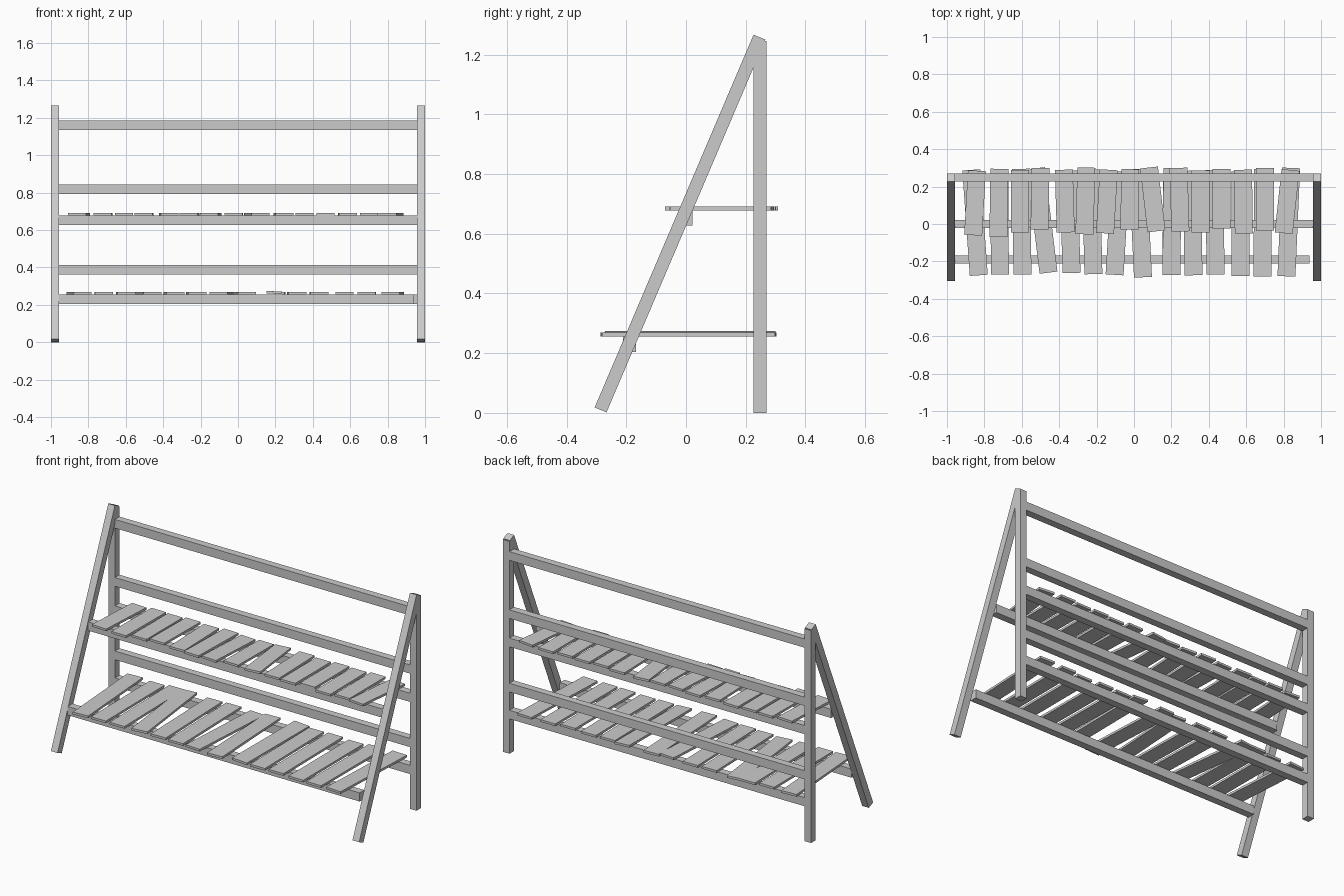
import bpy, math
from mathutils import Matrix, Vector

if "Cube" in bpy.data.objects:
    bpy.data.objects.remove(bpy.data.objects["Cube"])


def box(name, lo, hi, rot=None):
    """Axis-aligned box from lo to hi, optionally rotated about its centre."""
    c = [(a + b) / 2 for a, b in zip(lo, hi)]
    h = [(b - a) / 2 for a, b in zip(lo, hi)]
    verts = [(x * h[0], y * h[1], z * h[2]) for x in (-1, 1) for y in (-1, 1) for z in (-1, 1)]
    faces = [(0, 1, 3, 2), (4, 6, 7, 5), (0, 4, 5, 1), (2, 3, 7, 6), (0, 2, 6, 4), (1, 5, 7, 3)]
    me = bpy.data.meshes.new(name)
    me.from_pydata(verts, [], faces)
    ob = bpy.data.objects.new(name, me)
    bpy.context.collection.objects.link(ob)
    ob.location = c
    if rot:
        ob.rotation_euler = rot
    return ob


IN, OUT = 0.957, 1.0          # inner / outer x of the legs
B0, B1 = 0.226, 0.269         # front / back y of the rear frame

# Side frames: upright rear leg and leaning front leg
foot, head = Vector((-0.286, 0.010)), Vector((0.246, 1.258))
mid, d = (foot + head) / 2, head - foot
for side, s in (("left", -1), ("right", 1)):
    x0, x1 = sorted((s * IN, s * OUT))
    box("rear_leg_" + side, (x0, B0, 0), (x1, B1, 1.245))
    box("front_leg_" + side,
        (x0, mid.x - 0.0215, mid.y - d.length / 2),
        (x1, mid.x + 0.0215, mid.y + d.length / 2),
        (-math.atan2(d.x, d.y), 0, 0))

# Rear rails, top to bottom
for i, z in enumerate((1.134, 0.793, 0.627, 0.362, 0.204)):
    box(f"rear_rail_{i}", (-IN, B0, z), (IN, B1, z + 0.051))

# Front shelf rails
box("upper_shelf_rail", (-IN, -0.021, 0.627), (IN, 0.022, 0.678))
box("lower_shelf_rail", (-IN, -0.211, 0.204), (0.937, -0.168, 0.255))


def shelf(name, z, slats, back):
    """Loose slats: (x at front end, x at back end, y of front end)."""
    for i, (xf, xb, yf) in enumerate(slats):
        yb = back[i % len(back)]
        x, w = (xf + xb) / 2, 0.048
        box(f"{name}_slat_{i}", (x - w, yf, z), (x + w, yb, z + 0.013),
            (0, 0, math.atan2(xf - xb, yb - yf)))


# Upper shelf slats
shelf("upper", 0.678, [
    (-.86, -.84, -.06), (-.725, -.72, -.07), (-.61, -.61, -.045), (-.505, -.50, -.03),
    (-.365, -.375, -.045), (-.265, -.255, -.055), (-.155, -.135, -.05), (-.025, -.02, -.03),
    (.12, .08, -.04), (.248, .238, -.04), (.355, .355, -.045), (.468, .468, -.025),
    (.587, .583, -.05), (.70, .70, -.035), (.80, .837, -.05)],
    (.285, .295, .29, .30, .29, .302, .29, .293, .303, .30))

# Lower shelf slats
shelf("lower", 0.256, [
    (-.83, -.87, -.275), (-.717, -.72, -.27), (-.596, -.605, -.27), (-.457, -.525, -.262),
    (-.334, -.35, -.262), (-.217, -.23, -.268), (-.104, -.07, -.272), (.048, .02, -.285),
    (.20, .205, -.272), (.318, .31, -.274), (.436, .43, -.27), (.57, .57, -.278),
    (.687, .69, -.28), (.815, .84, -.28)],
    (.29, .28, .295, .30, .285))
bpy.data.objects["lower_slat_8"].rotation_euler.y = 0.06
bpy.data.objects["lower_slat_8"].location.z += 0.003
